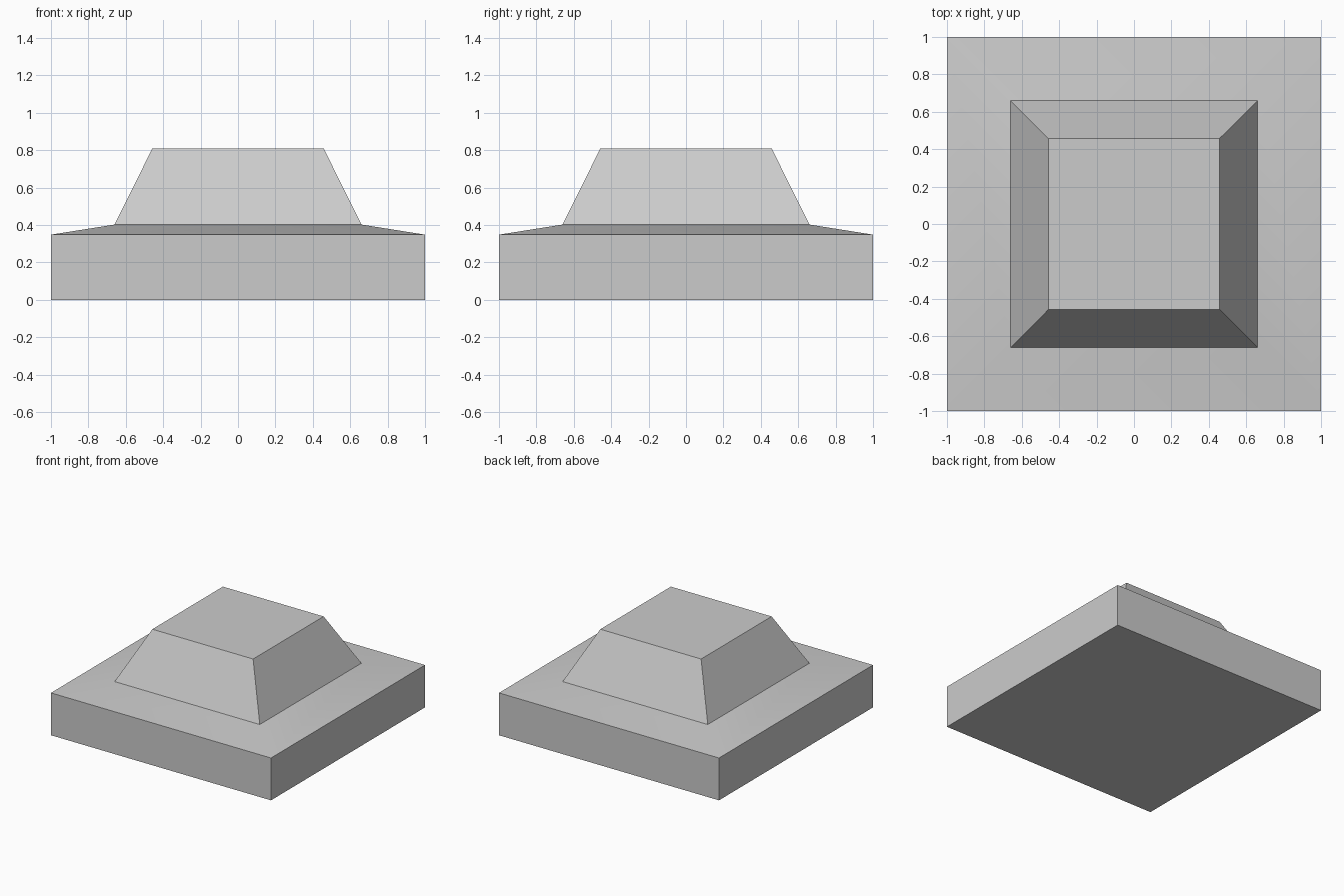
import bpy, bmesh, math
from mathutils import Vector

if "Cube" in bpy.data.objects:
    bpy.data.objects.remove(bpy.data.objects["Cube"])

# Half-width and height of each square step, bottom to top
PROFILE = [(1.0, 0.0), (1.0, 0.348), (0.66, 0.402), (0.458, 0.809)]


def square_ring(bm, half, z):
    return [bm.verts.new((sx * half, sy * half, z))
            for sx, sy in ((-1, -1), (1, -1), (1, 1), (-1, 1))]


def stepped_block(name, profile):
    bm = bmesh.new()
    rings = [square_ring(bm, half, z) for half, z in profile]
    bm.faces.new(rings[0][::-1])
    for low, high in zip(rings, rings[1:]):
        for i in range(4):
            j = (i + 1) % 4
            bm.faces.new((low[i], low[j], high[j], high[i]))
    bm.faces.new(rings[-1])
    mesh = bpy.data.meshes.new(name)
    bm.to_mesh(mesh)
    bm.free()
    obj = bpy.data.objects.new(name, mesh)
    bpy.context.collection.objects.link(obj)
    return obj


# Square plinth with a shallow sloped shoulder and a tapered raised block
plinth = stepped_block("stepped_plinth", PROFILE)
bpy.context.view_layer.objects.active = plinth
plinth.select_set(True)
bpy.ops.object.shade_smooth_by_angle(angle=math.radians(30))
